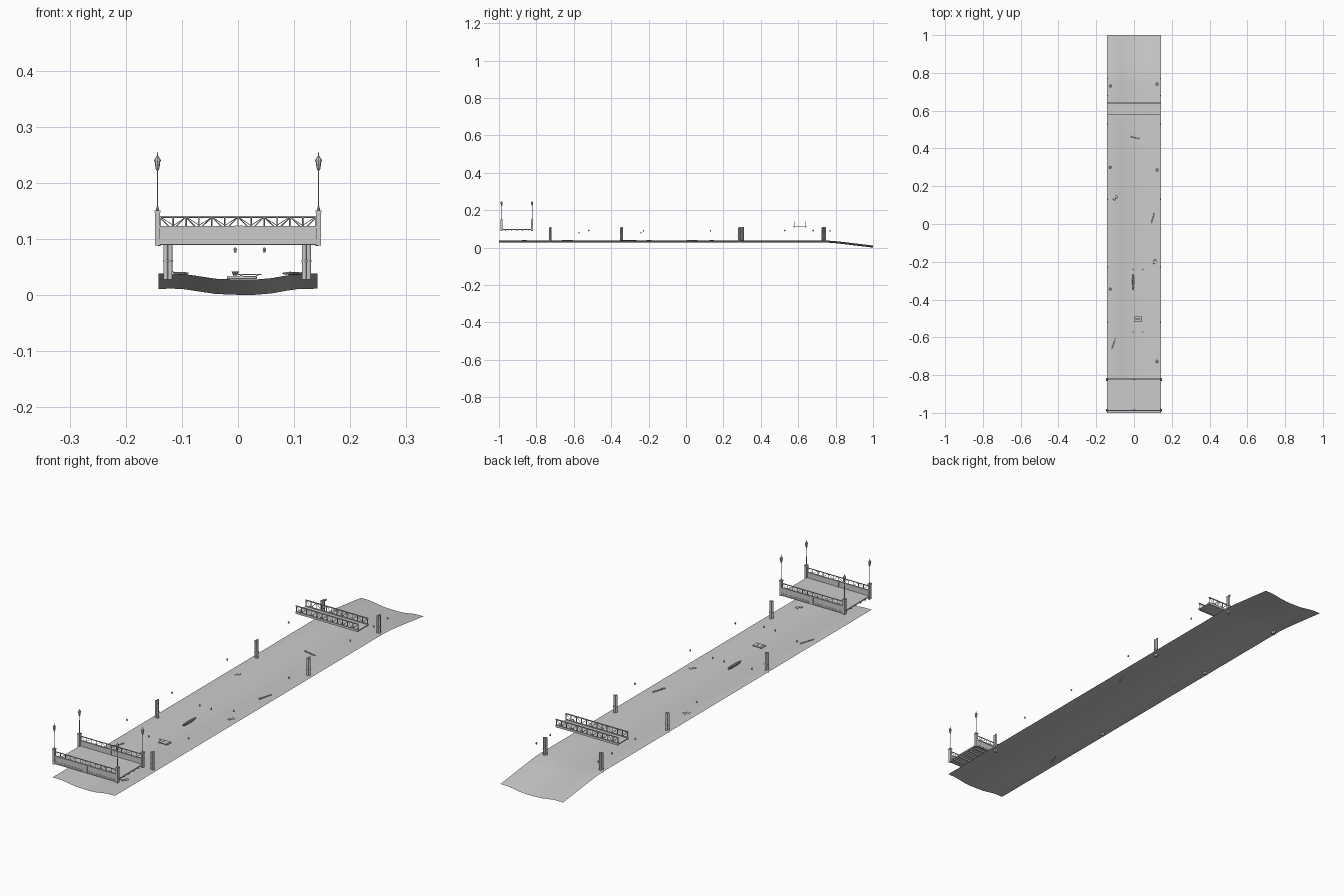
import bpy, bmesh, math
from mathutils import Vector, Matrix

if "Cube" in bpy.data.objects:
    bpy.data.objects.remove(bpy.data.objects["Cube"])


def finish(bm, name, smooth=False):
    me = bpy.data.meshes.new(name)
    bm.normal_update()
    bm.to_mesh(me)
    bm.free()
    ob = bpy.data.objects.new(name, me)
    bpy.context.collection.objects.link(ob)
    if smooth:
        bpy.ops.object.select_all(action='DESELECT')
        ob.select_set(True)
        bpy.context.view_layer.objects.active = ob
        bpy.ops.object.shade_smooth_by_angle(angle=math.radians(40))
    return ob


def box(bm, x0, x1, y0, y1, z0, z1):
    m = Matrix.Translation(((x0 + x1) / 2, (y0 + y1) / 2, (z0 + z1) / 2)) @ \
        Matrix.Diagonal((x1 - x0, y1 - y0, z1 - z0, 1))
    bmesh.ops.create_cube(bm, size=1, matrix=m)


def rod(bm, a, b, r1, r2=None, n=8):
    a, b = Vector(a), Vector(b)
    d = b - a
    m = Matrix.Translation((a + b) / 2) @ d.to_track_quat('Z', 'Y').to_matrix().to_4x4()
    bmesh.ops.create_cone(bm, cap_ends=True, segments=n, radius1=r1,
                          radius2=r1 if r2 is None else r2, depth=d.length, matrix=m)


# River bed: dished cross-section swept along y, falling away at the back
profile = [(-.142, .038), (-.12, .0385), (-.10, .038), (-.07, .0335), (-.04, .029), (0, .0275),
           (.03, .0275), (.06, .030), (.085, .0345), (.105, .0375), (.142, .0385)]
stations = [(-1, 0), (-.5, 0), (0, 0), (.5, 0), (.74, 0), (.78, .002), (.83, .007), (1, .0272)]
bm = bmesh.new()
rows = [[bm.verts.new((x, y, z - d)) for x, z in profile] for y, d in stations]
for r0, r1 in zip(rows, rows[1:]):
    for i in range(len(profile) - 1):
        bm.faces.new((r0[i], r0[i + 1], r1[i + 1], r1[i]))
finish(bm, "river_bed", True)

# Road bridge deck with cross girders below
Y0, Y1 = -.99, -.818
bm = bmesh.new()
box(bm, -.142, .142, Y0, Y1, .095, .100)
for k in range(5):
    y = -.965 + k * .0305
    box(bm, -.140, .140, y - .002, y + .002, .089, .095)
finish(bm, "road_deck")

# Side girders with raised border and centre pilaster
bm = bmesh.new()
for y, s in ((Y0 + .003, -1), (Y1 - .003, 1)):
    box(bm, -.142, .142, y - .002, y + .002, .090, .123)
    box(bm, -.142, .142, y - .0035, y + .0035, .090, .094)
    box(bm, -.142, .142, y - .0035, y + .0035, .119, .123)
    for x in (-.002, .006):
        box(bm, x - .003, x + .003, y - .0038, y + .0038, .090, .124)
finish(bm, "bridge_girders")

# Railings with posts and diagonals
bm = bmesh.new()
for y in (Y0 + .003, Y1 - .003):
    box(bm, -.140, .140, y - .0015, y + .0015, .1385, .141)
    n = 12
    for i in range(n + 1):
        x = -.138 + .276 * i / n
        box(bm, x - .0008, x + .0008, y - .0008, y + .0008, .123, .139)
        if i < n:
            za, zb = (.124, .139) if i % 2 else (.139, .124)
            rod(bm, (x, y, za), (x + .276 / n, y, zb), .0006, n=4)
finish(bm, "bridge_railings")

# Corner pillars, lamp poles and lanterns
pillars, lamps = bmesh.new(), bmesh.new()
for x in (-.1435, .1435):
    for y in (-.986, -.823):
        box(pillars, x - .0045, x + .0045, y - .006, y + .006, .088, .149)
        box(pillars, x - .0055, x + .0055, y - .007, y + .007, .147, .151)
        for z0, z1, a, b in ((.151, .158, .003, .0015), (.158, .222, .0012, .001),
                             (.222, .226, .002, .0035), (.226, .239, .0035, .0052),
                             (.239, .241, .006, .006), (.241, .248, .0055, .0015),
                             (.248, .255, .0012, .0003)):
            rod(lamps, (x, y, z0), (x, y, z1), a, b, 8)
finish(pillars, "corner_pillars")
finish(lamps, "street_lamps")

# Footbridge with lattice sides
bm = bmesh.new()
box(bm, -.142, .142, .577, .642, .110, .114)
for y in (.578, .641):
    box(bm, -.142, .142, y - .002, y + .002, .108, .117)
    box(bm, -.142, .142, y - .0018, y + .0018, .1375, .141)
    n = 12
    for i in range(n + 1):
        x = -.140 + .28 * i / n
        box(bm, x - .0012, x + .0012, y - .0012, y + .0012, .115, .139)
        if i < n:
            za, zb = (.116, .139) if i % 2 else (.139, .116)
            rod(bm, (x, y, za), (x + .28 / n, y, zb), .001, n=4)
finish(bm, "footbridge")

# Mooring posts: three bound piles each
bm = bmesh.new()
for x, y in ((-.125, .73), (.122, .74), (-.125, .30), (.122, .285), (-.125, -.345), (.122, -.727)):
    for k in range(3):
        a = math.radians(90 + 120 * k)
        px, py = x + .0047 * math.cos(a), y + .0047 * math.sin(a)
        rod(bm, (px, py, .028), (px, py, .110 - .002 * k), .0042, n=10)
    rod(bm, (x, y, .059), (x, y, .062), .0088, n=12)
finish(bm, "mooring_piles", True)

# Drifting logs
bm = bmesh.new()
for a, b in (((.092, .006, .0385), (.108, .062, .0385)),
             ((-.117, -.662, .0385), (-.097, -.604, .0385)),
             ((-.019, .463, .031), (.033, .451, .031))):
    rod(bm, a, b, .003, .0024, 10)
finish(bm, "drifting_logs", True)

# Flat clumps on the banks
bm = bmesh.new()
for x, y in ((-.10, .138), (.108, -.198), (.09, -.863)):
    for dx, dy, r in ((-.004, -.006, .008), (.005, .005, .008), (.0, .012, .004)):
        m = Matrix.Translation((x + dx, y + dy, .0385)) @ Matrix.Diagonal((1, 1, .3, 1))
        bmesh.ops.create_icosphere(bm, subdivisions=1, radius=r, matrix=m)
finish(bm, "bank_clumps")

# Raft made of planks
bm = bmesh.new()
for k in range(5):
    y = -.519 + k * .0058
    box(bm, .0, .042, y, y + .0054, .0355, .0378)
for x in (.006, .034):
    box(bm, x - .002, x + .002, -.519, -.4905, .034, .0358)
finish(bm, "raft")

# Boat: hull with pointed ends and recessed inside
bm = bmesh.new()
loops = []
for w, l, z in ((.0035, .038, .0345), (.0065, .047, .0415), (.0052, .044, .0415), (.0035, .037, .037)):
    loops.append([bm.verts.new((-.005 + sx * w, -.308 + sy * l, z)) for sx, sy in
                  ((0, -1), (.7, -.7), (1, -.25), (1, .25), (.7, .7), (0, 1),
                   (-.7, .7), (-1, .25), (-1, -.25), (-.7, -.7))])
for p, q in zip(loops, loops[1:]):
    for i in range(10):
        j = (i + 1) % 10
        bm.faces.new((p[i], p[j], q[j], q[i]))
bm.faces.new(loops[0][::-1])
bm.faces.new(loops[-1])
for y in (-.325, -.292):
    box(bm, -.010, 0, y - .002, y + .002, .0395, .041)
finish(bm, "boat")

# Small hanging lights along both banks and over the boats
bm = bmesh.new()
spots = [(sx * .14, y, .091) for sx in (-1, 1) for y in (-.52, -.227, .131, .528, .68, .77)]
spots += [(x, y, .080) for x in (-.005, .047) for y in (-.24, -.572)]
for x, y, z in spots:
    rod(bm, (x, y, z - .004), (x, y, z + .002), .0025, .0035, 6)
    rod(bm, (x, y, z + .002), (x, y, z + .005), .0035, .0008, 6)
finish(bm, "hanging_lights")
